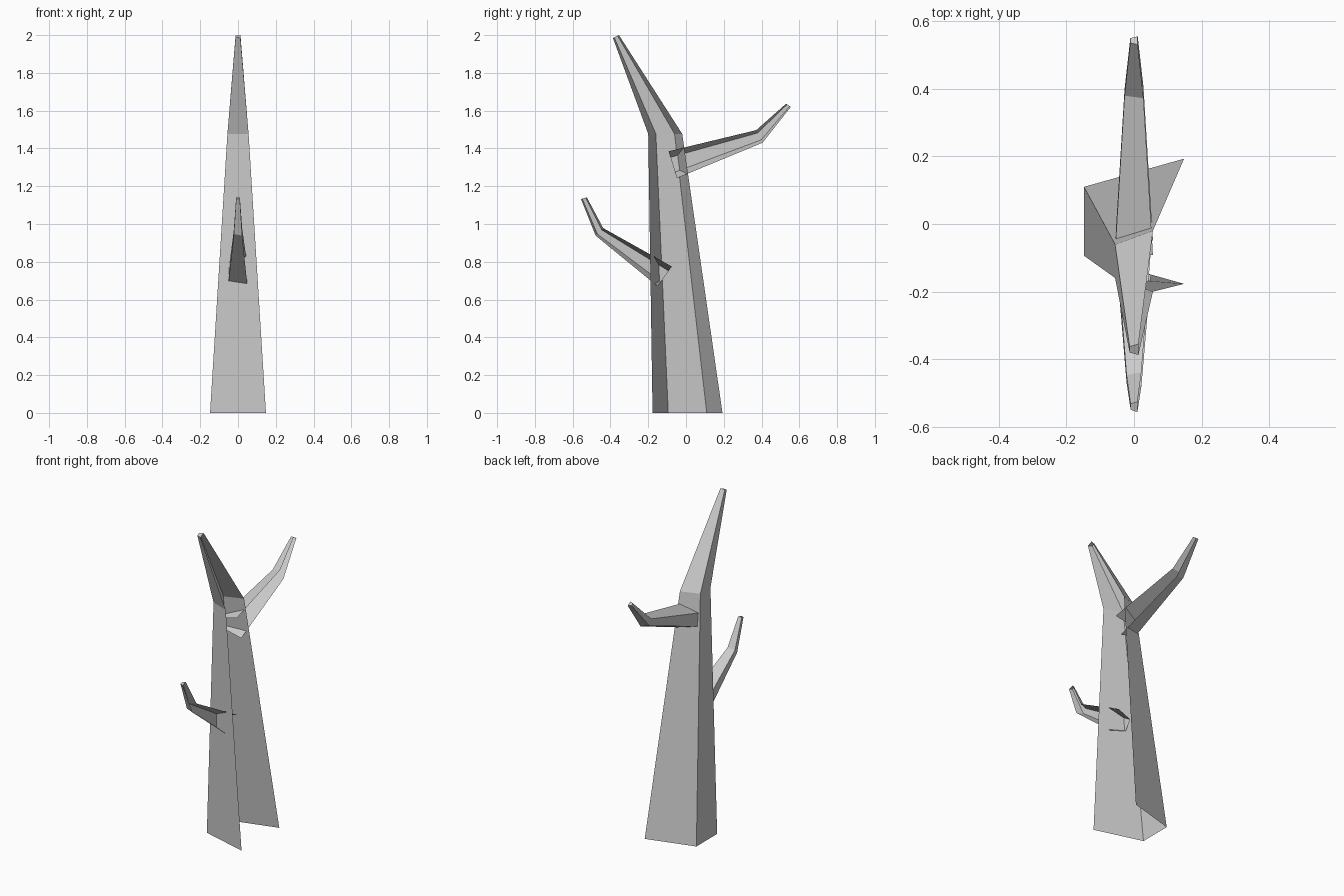
import bpy
import bmesh
from mathutils import Vector

if "Cube" in bpy.data.objects:
    bpy.data.objects.remove(bpy.data.objects["Cube"])


def bark_shell(name, rings, inset=0.225):
    """Tapered three-sided shell, open on +x, closed at the tip.
    Each ring: (half width in x, one wide edge (y, z), the other wide edge (y, z))."""
    bm = bmesh.new()
    loops = []
    for hx, a, b in rings:
        a, b = Vector(a), Vector(b)
        pts = [(hx, a), (-hx, a.lerp(b, inset)), (-hx, b.lerp(a, inset)), (hx, b)]
        loops.append([bm.verts.new((x, p.x, p.y)) for x, p in pts])
    for lo, hi in zip(loops, loops[1:]):
        for j in range(3):
            bm.faces.new((lo[j], hi[j], hi[j + 1], lo[j + 1]))
    bm.faces.new(loops[-1][::-1])  # tip cap
    mesh = bpy.data.meshes.new(name)
    bm.to_mesh(mesh)
    bm.free()
    obj = bpy.data.objects.new(name, mesh)
    bpy.context.collection.objects.link(obj)
    return obj


# Trunk with bent top
bark_shell("trunk", [
    (0.148, (-0.177, 0.0), (0.193, 0.0)),
    (0.056, (-0.20, 1.477), (-0.02, 1.477)),
    (0.013, (-0.387, 1.985), (-0.355, 2.0)),
])

# Upper branch, reaching back
bark_shell("upper_branch", [
    (0.056, (-0.092, 1.385), (-0.048, 1.243)),
    (0.028, (0.372, 1.497), (0.405, 1.430)),
    (0.011, (0.53, 1.637), (0.555, 1.62)),
])

# Lower branch, reaching forward
bark_shell("lower_branch", [
    (0.050, (-0.150, 0.67), (-0.075, 0.775)),
    (0.022, (-0.478, 0.938), (-0.438, 0.978)),
    (0.010, (-0.556, 1.132), (-0.525, 1.141)),
])
